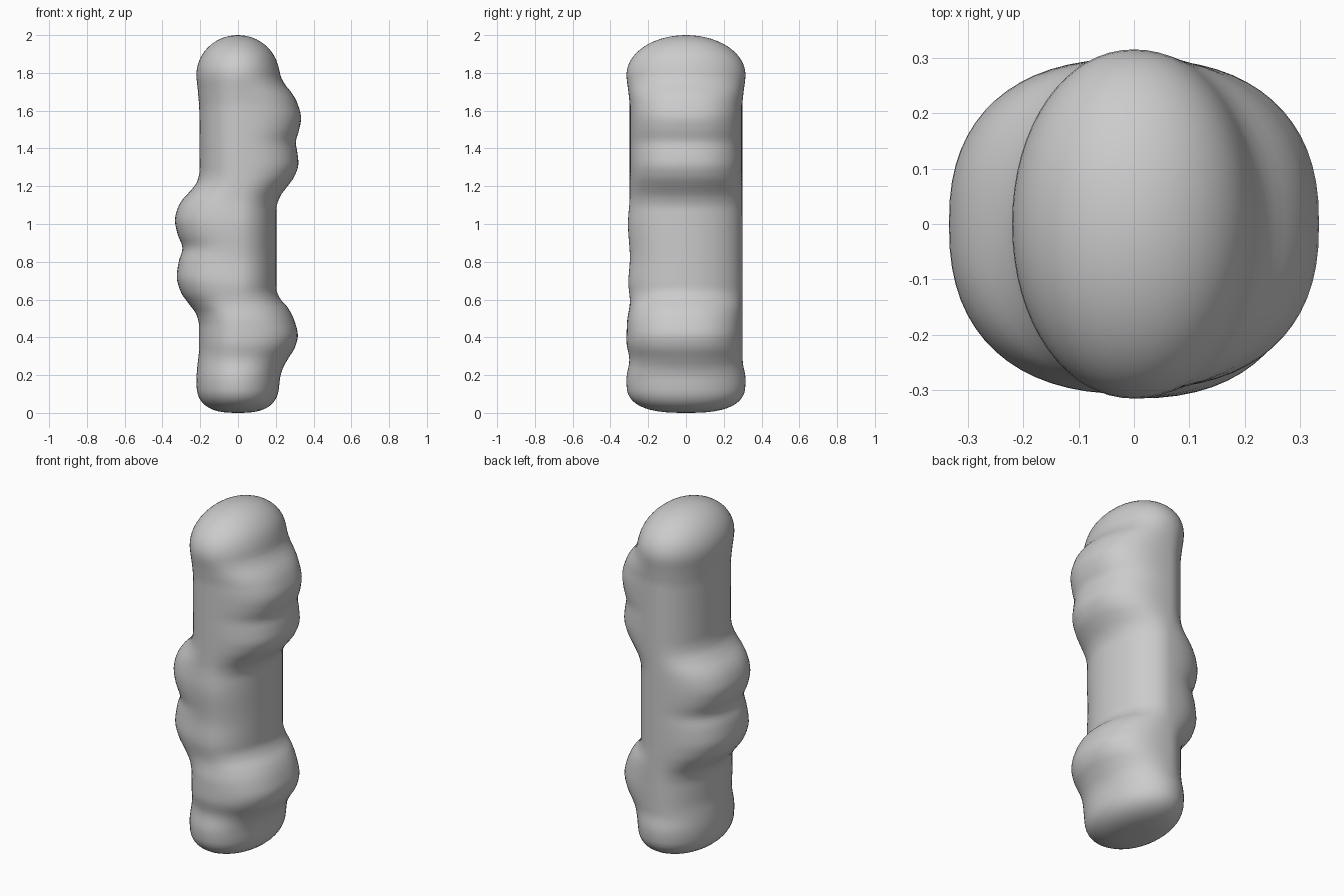
import bpy, bmesh, math

cube = bpy.data.objects.get("Cube")
if cube:
    bpy.data.objects.remove(cube, do_unlink=True)

SEGMENTS = 64
TOP_CAP, BOTTOM_CAP = 1.79, 0.16   # heights where the rounded ends begin

# Half-width profiles (height, radius) for each side of the column
LEFT = [(0, .215), (.12, .217), (.18, .222), (.23, .235), (.29, .267), (.35, .303), (.41, .317),
        (.49, .298), (.56, .262), (.60, .226), (.66, .203), (1.08, .203), (1.14, .22),
        (1.2, .262), (1.25, .298), (1.32, .32), (1.38, .314), (1.43, .306), (1.5, .324),
        (1.56, .334), (1.65, .31), (1.7, .28), (1.74, .248), (1.79, .224), (1.85, .218), (2, .218)]
RIGHT = [(0, .218), (.18, .22), (.25, .215), (.34, .206), (.46, .206), (.52, .22), (.58, .262),
         (.64, .303), (.72, .324), (.8, .314), (.87, .294), (.95, .321), (1.02, .334),
         (1.08, .321), (1.13, .294), (1.18, .247), (1.23, .214), (1.29, .203), (1.6, .205),
         (1.7, .212), (1.79, .22), (2, .22)]
FRONT = [(0, .315), (.18, .315), (.28, .3), (.38, .315), (.48, .312), (.59, .297), (.69, .305),
         (.82, .297), (1, .307), (1.15, .298), (1.62, .298), (1.7, .305), (1.79, .315), (2, .315)]
BACK = [(0, .315), (.18, .315), (.28, .3), (1.62, .298), (1.7, .305), (1.79, .315), (2, .315)]


def sample(profile, z):
    """Smooth monotone interpolation of a profile at height z."""
    def slope(i):
        if i == 0 or i == len(profile) - 1:
            return 0.0
        (a, ra), (b, rb), (c, rc) = profile[i - 1:i + 2]
        s, t = (rb - ra) / (b - a), (rc - rb) / (c - b)
        return 2 * s * t / (s + t) if s * t > 0 else 0.0
    for i in range(len(profile) - 1):
        (z0, r0), (z1, r1) = profile[i], profile[i + 1]
        if z <= z1:
            d = z1 - z0
            u = (z - z0) / d
            return (r0 * (1 + 2 * u) * (1 - u) ** 2 + slope(i) * d * u * (1 - u) ** 2
                    + r1 * u * u * (3 - 2 * u) + slope(i + 1) * d * u * u * (u - 1))
    return profile[-1][1]


def power(v, e):
    return math.copysign(abs(v) ** e, v)


# Ring heights with their shrink factor: flat-rounded base, shaft, domed top
rings = []
for i in range(1, 13):
    a = math.pi / 2 * i / 12
    rings.append((BOTTOM_CAP * (1 - math.cos(a) ** (2 / 2.7)), math.sin(a) ** (2 / 2.7)))
for i in range(1, 80):
    rings.append((BOTTOM_CAP + (TOP_CAP - BOTTOM_CAP) * i / 80, 1.0))
for i in range(14):
    a = math.pi / 2 * i / 14
    rings.append((TOP_CAP + (2 - TOP_CAP) * math.sin(a), math.cos(a)))

bm = bmesh.new()
loops = []
for z, f in rings:
    left, right = sample(LEFT, z), sample(RIGHT, z)
    front, back = sample(FRONT, z), sample(BACK, z)
    loop = []
    for k in range(SEGMENTS):
        t = 2 * math.pi * k / SEGMENTS
        c, s = math.cos(t), math.sin(t)
        rx = left if c > 0 else right
        ry = back if s > 0 else front
        # The lobes have a fuller, squarer outline than the shaft
        e = 2 / (2 + 0.4 * min(1, max(0, (rx - 0.205) / 0.12)))
        loop.append(bm.verts.new((f * rx * power(c, e), f * ry * power(s, e), z)))
    loops.append(loop)

# Skin the rings and close both ends
for lo, hi in zip(loops, loops[1:]):
    for k in range(SEGMENTS):
        n = (k + 1) % SEGMENTS
        bm.faces.new((lo[k], lo[n], hi[n], hi[k]))
for loop, z in ((loops[0], 0.0), (loops[-1], 2.0)):
    tip = bm.verts.new((0, 0, z))
    for k in range(SEGMENTS):
        bm.faces.new((loop[k], loop[(k + 1) % SEGMENTS], tip))
bmesh.ops.recalc_face_normals(bm, faces=bm.faces)

mesh = bpy.data.meshes.new("lobed_column")
bm.to_mesh(mesh)
bm.free()
column = bpy.data.objects.new("lobed_column", mesh)
bpy.context.collection.objects.link(column)

# Plain grey surface
grey = bpy.data.materials.new("light_grey")
grey.use_nodes = True
grey.diffuse_color = (0.6, 0.6, 0.6, 1)
grey.node_tree.nodes["Principled BSDF"].inputs["Base Color"].default_value = (0.6, 0.6, 0.6, 1)
mesh.materials.append(grey)

bpy.ops.object.select_all(action='DESELECT')
column.select_set(True)
bpy.context.view_layer.objects.active = column
bpy.ops.object.shade_smooth_by_angle(angle=math.radians(50))
